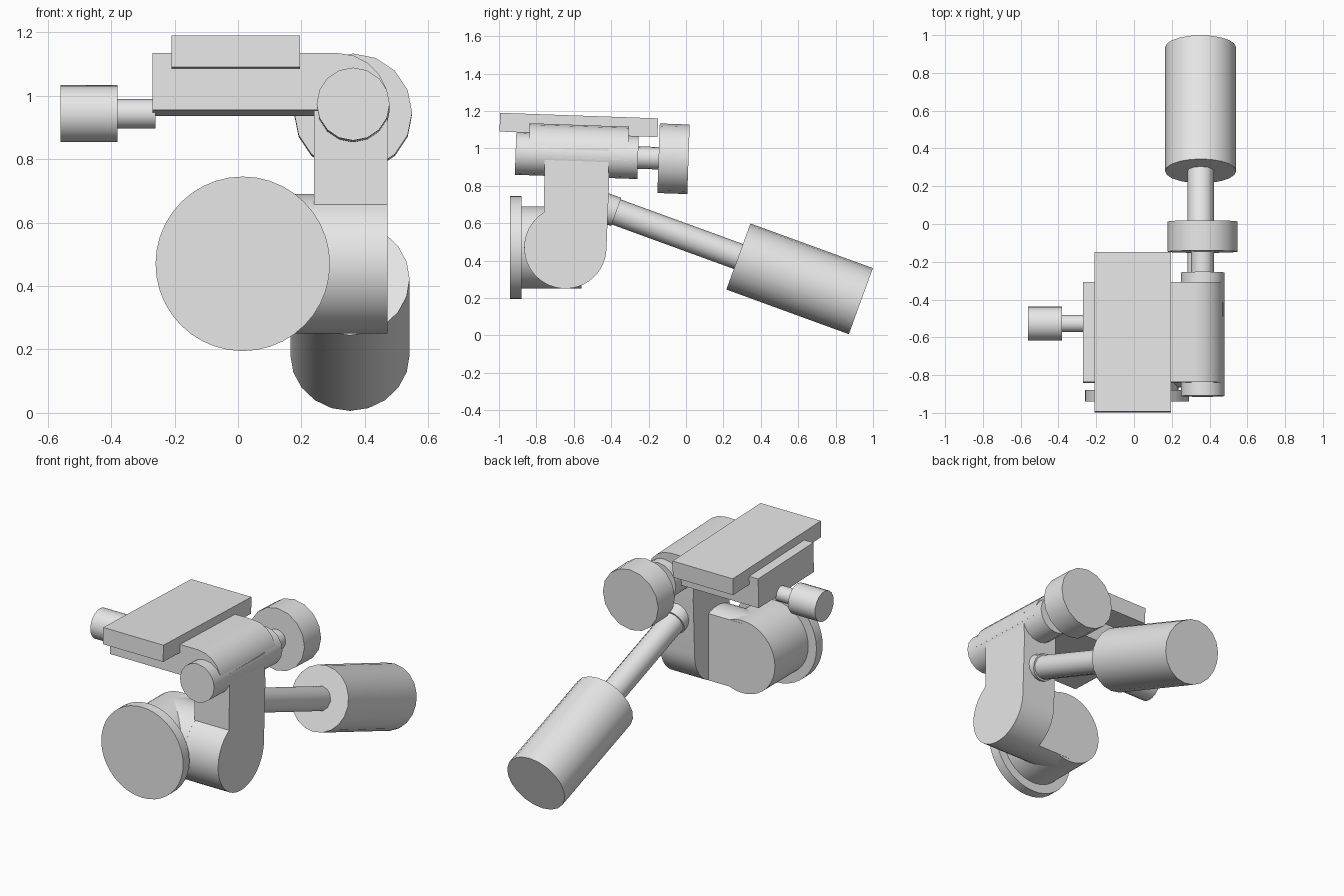
import bpy, bmesh
from math import radians, sin, cos, pi
from mathutils import Vector, Matrix

cube = bpy.data.objects.get("Cube")
if cube:
    bpy.data.objects.remove(cube, do_unlink=True)

grey = bpy.data.materials.new("plain grey")
grey.use_nodes = True
grey.diffuse_color = (0.8, 0.8, 0.8, 1)
grey.node_tree.nodes["Principled BSDF"].inputs["Base Color"].default_value = (0.8, 0.8, 0.8, 1)

# The tilting head leans slightly backwards about this pivot
pivot = Matrix.Translation((0, -0.575, 1.0))
TILT = pivot @ Matrix.Rotation(radians(-2), 4, 'X') @ pivot.inverted()
LEVEL = Matrix.Identity(4)


def finish(name, bm, matrix=LEVEL):
    bmesh.ops.transform(bm, matrix=matrix, verts=bm.verts)
    bmesh.ops.recalc_face_normals(bm, faces=bm.faces)
    mesh = bpy.data.meshes.new(name)
    bm.to_mesh(mesh)
    bm.free()
    mesh.materials.append(grey)
    obj = bpy.data.objects.new(name, mesh)
    bpy.context.collection.objects.link(obj)
    bpy.ops.object.select_all(action='DESELECT')
    obj.select_set(True)
    bpy.context.view_layer.objects.active = obj
    bpy.ops.object.shade_smooth_by_angle(angle=radians(35))
    return obj


def rod(name, start, end, radius, sides=16, matrix=LEVEL):
    a, b = Vector(start), Vector(end)
    turn = (b - a).to_track_quat('Z', 'Y').to_matrix().to_4x4()
    bm = bmesh.new()
    bmesh.ops.create_cone(bm, cap_ends=True, segments=sides, radius1=radius,
                          radius2=radius, depth=(b - a).length,
                          matrix=Matrix.Translation((a + b) / 2) @ turn)
    return finish(name, bm, matrix)


def prism(name, points, offset, matrix=LEVEL):
    bm = bmesh.new()
    face = bm.faces.new([bm.verts.new(p) for p in points])
    grown = bmesh.ops.extrude_face_region(bm, geom=[face])["geom"]
    bmesh.ops.translate(bm, vec=offset,
                        verts=[v for v in grown if isinstance(v, bmesh.types.BMVert)])
    return finish(name, bm, matrix)


def arc(cu, cv, radius, start, end, steps):
    angles = [radians(start + (end - start) * i / steps) for i in range(steps + 1)]
    return [(cu + radius * cos(t), cv + radius * sin(t)) for t in angles]


# Base: mounting disc, round body and its shoulder reaching the arm
rod("base_disc", (0.015, -0.94, 0.47), (0.015, -0.88, 0.47), 0.275, 40)
rod("base_body", (0.015, -0.885, 0.47), (0.015, -0.56, 0.47), 0.22, 40)
shoulder = arc(-0.645, 0.47, 0.22, 67, 293, 28)
prism("base_shoulder", [(0.015, y, z) for y, z in shoulder], (0.23, 0, 0))

# Upright arm with a rounded foot
outline = arc(-0.645, 0.47, 0.22, 121.5, 360, 30)
outline += [(-0.412, 0.8), (-0.415, 1.0), (-0.755, 1.0)]
prism("arm", [(0.24, y, z) for y, z in outline], (0.232, 0, 0))

# Tilting head: block with a rounded end, and the plate on top
end = arc(0.315, 0.965, 0.16, 0, 90, 5)
block = end + [(-0.27, 1.125), (-0.27, 0.945), (0.475, 0.945)]
prism("head_block", [(x, -0.84, z) for x, z in block], (0, 0.53, 0), TILT)
plate = [(-0.21, 1.075), (0.195, 1.075), (0.195, 1.175), (-0.21, 1.175)]
prism("top_plate", [(x, -1.0, z) for x, z in plate], (0, 0.845, 0), TILT)

# Tilt axle with its rear locking knob
X, Z = 0.363, 0.962
rod("tilt_axle", (X, -0.91, Z), (X, -0.255, Z), 0.115, 16, TILT)
rod("tilt_knob_stem", (X, -0.26, Z), (X, -0.14, Z), 0.06, 16, TILT)
rod("tilt_knob", (X, -0.145, Z), (X, 0.015, Z), 0.186, 16, TILT)

# Side knob
rod("side_knob_stem", (-0.39, -0.525, 0.945), (-0.26, -0.525, 0.945), 0.046, 16, TILT)
rod("side_knob", (-0.56, -0.525, 0.945), (-0.38, -0.525, 0.945), 0.09, 20, TILT)

# Panning handle sloping down towards the back
root = Vector((0.353, -0.42, 0.677))
tip = Vector((0.353, 0.935, 0.183))
along = (tip - root).normalized()
rod("handle_collar", root - along * 0.05, root + along * 0.05, 0.08, 16)
rod("handle_rod", root, tip - along * 0.6, 0.071, 12)
rod("handle_grip", tip - along * 0.697, tip, 0.188, 20)
